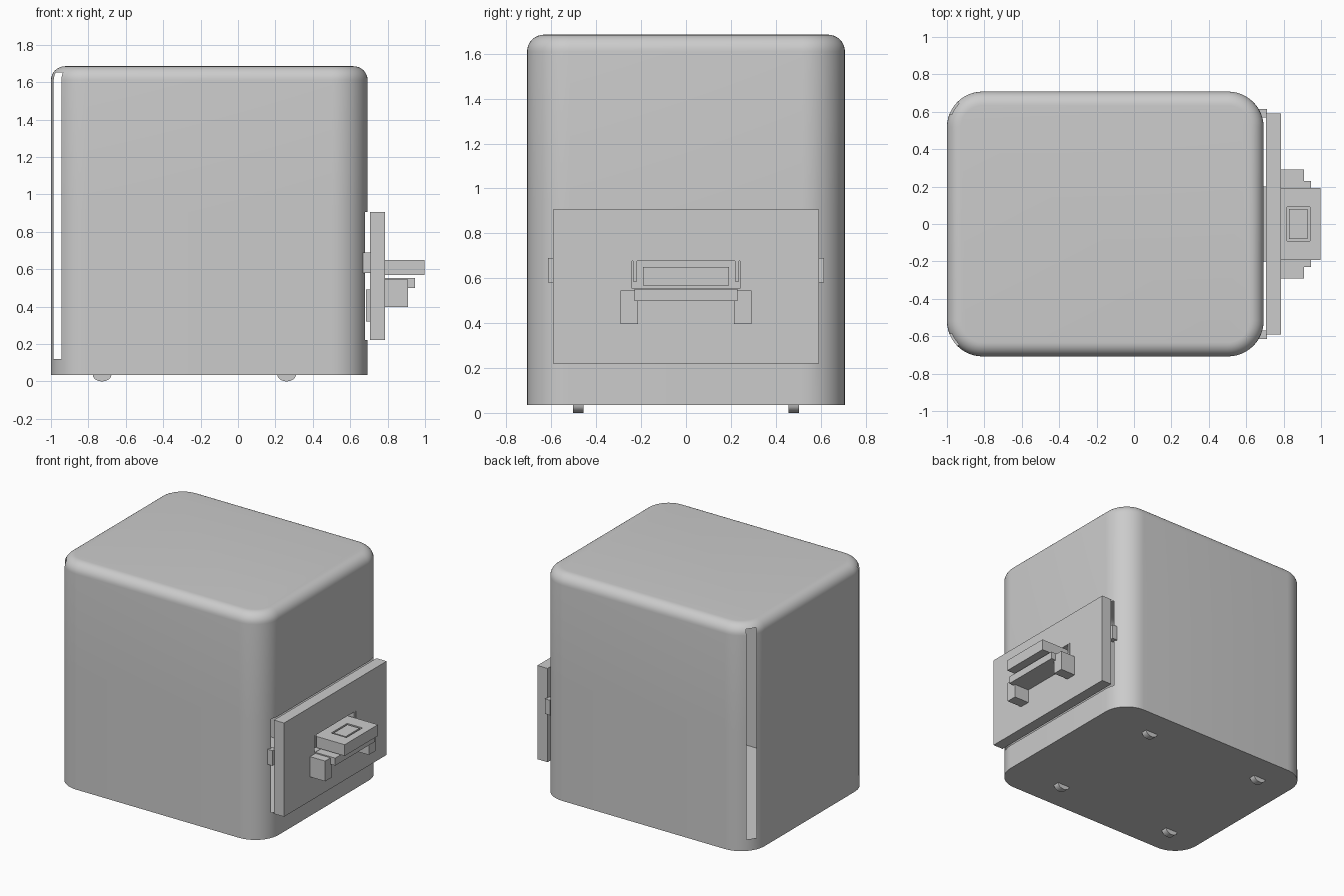
import bpy, bmesh, math

if "Cube" in bpy.data.objects:
    bpy.data.objects.remove(bpy.data.objects["Cube"])


def finish(name, bm, smooth=False):
    bmesh.ops.recalc_face_normals(bm, faces=bm.faces)
    me = bpy.data.meshes.new(name)
    bm.to_mesh(me)
    bm.free()
    ob = bpy.data.objects.new(name, me)
    bpy.context.collection.objects.link(ob)
    if smooth:
        bpy.ops.object.select_all(action='DESELECT')
        ob.select_set(True)
        bpy.context.view_layer.objects.active = ob
        bpy.ops.object.shade_smooth_by_angle(angle=math.radians(35))
    return ob


def box(name, x0, x1, y0, y1, z0, z1):
    bm = bmesh.new()
    bmesh.ops.create_cube(bm, size=1)
    for v in bm.verts:
        v.co.x = x0 + (v.co.x + 0.5) * (x1 - x0)
        v.co.y = y0 + (v.co.y + 0.5) * (y1 - y0)
        v.co.z = z0 + (v.co.z + 0.5) * (z1 - z0)
    return finish(name, bm)


def cut(ob, *dims):
    cutter = box("cutter", *dims)
    cutter.hide_render = True
    mod = ob.modifiers.new("cut", 'BOOLEAN')
    mod.operation, mod.solver, mod.object = 'DIFFERENCE', 'EXACT', cutter
    bpy.context.view_layer.objects.active = ob
    bpy.ops.object.modifier_apply(modifier=mod.name)
    bpy.data.objects.remove(cutter)


# Body: rounded-rectangle shell with a filleted top
X0, X1, Y, R, F, TOP = -1.0, 0.693, 0.708, 0.19, 0.075, 1.685
SEG, FSEG = 12, 8
CORNERS = [(X1 - R, Y - R), (X0 + R, Y - R), (X0 + R, R - Y), (X1 - R, R - Y)]


def ring(bm, z, inset):
    verts = []
    for q, (cx, cy) in enumerate(CORNERS):
        for i in range(SEG + 1):
            a = (q + i / SEG) * math.pi / 2
            r = R - inset
            verts.append(bm.verts.new((cx + r * math.cos(a), cy + r * math.sin(a), z)))
    return verts


levels = [(0.035, 0), (0.12, 0), (0.22, 0), (0.905, 0)]
for i in range(FSEG + 1):
    t = i / FSEG * math.pi / 2
    levels.append((TOP - F + F * math.sin(t), F * (1 - math.cos(t))))
bm = bmesh.new()
rings = [ring(bm, z, d) for z, d in levels]
n = len(rings[0])
for lo, hi in zip(rings, rings[1:]):
    for i in range(n):
        j = (i + 1) % n
        bm.faces.new((lo[i], lo[j], hi[j], hi[i]))
bm.faces.new(rings[-1])
bm.faces.new(rings[0][::-1])
bmesh.ops.recalc_face_normals(bm, faces=bm.faces)

# Openings: two corner slots on the left, one doorway on the right
gone = []
for f in bm.faces:
    c = f.calc_center_median()
    if 0.12 < c.z < 1.655 and c.x < X0 + R:
        ang = math.degrees(math.atan2(abs(c.y) - (Y - R), X0 + R - c.x))
        if 22.5 < ang < 45:
            gone.append(f)
    elif 0.22 < c.z < 0.905 and c.x > 0.678:
        gone.append(f)
bmesh.ops.delete(bm, geom=gone, context='FACES')
finish("body", bm, True)

# Feet: half discs under the base
for cx in (-0.727, 0.26):
    for cy in (-0.48, 0.48):
        bm = bmesh.new()
        ends = []
        for y in (cy - 0.023, cy + 0.023):
            ends.append([bm.verts.new((cx + 0.05 * math.cos(math.pi * i / 12), y,
                                       0.036 - 0.036 * math.sin(math.pi * i / 12)))
                         for i in range(13)])
        a, b = ends
        bm.faces.new(a)
        bm.faces.new(b)
        for i in range(13):
            j = (i + 1) % 13
            bm.faces.new((a[i], a[j], b[j], b[i]))
        finish("foot", bm, True)

# Door panel with a pocket for the tray
door = box("door_panel", 0.705, 0.787, -0.592, 0.592, 0.22, 0.905)
cut(door, 0.72, 0.85, -0.24, 0.24, 0.555, 0.677)
box("door_back_plate", 0.685, 0.705, -0.2, 0.2, 0.32, 0.49)

# Tray with an inset button on top
tray = box("tray", 0.722, 0.997, -0.192, 0.192, 0.568, 0.65)
cut(tray, 0.818, 0.942, -0.092, 0.092, 0.62, 0.7)
box("tray_button", 0.829, 0.927, -0.08, 0.08, 0.62, 0.648)

# Support bar below the tray
box("support_bar", 0.787, 0.947, -0.23, 0.23, 0.498, 0.553)

# Paired parts: side tabs, tray hinges and brackets
for s in (-1, 1):
    def pair(name, x0, x1, ya, yb, z0, z1):
        box(name, x0, x1, min(s * ya, s * yb), max(s * ya, s * yb), z0, z1)
    pair("side_tab", 0.669, 0.71, 0.57, 0.614, 0.58, 0.69)
    pair("tray_hinge", 0.721, 0.786, 0.218, 0.236, 0.585, 0.676)
    pair("bracket", 0.787, 0.909, 0.213, 0.292, 0.397, 0.545)
